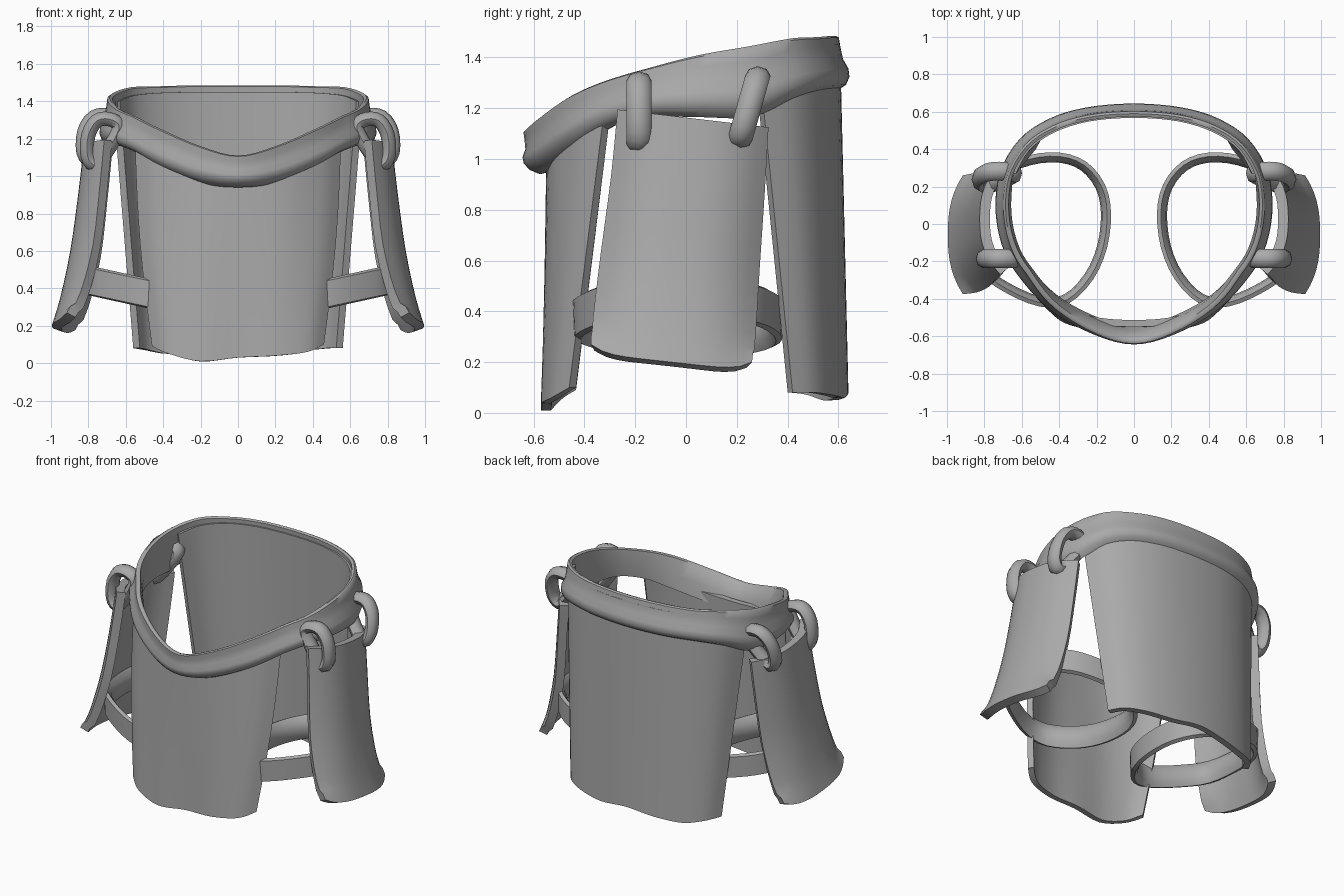
import bpy, bmesh, math
from mathutils import Vector

if "Cube" in bpy.data.objects:
    bpy.data.objects.remove(bpy.data.objects["Cube"])

grey = bpy.data.materials.new("plain grey")
grey.diffuse_color = (0.4, 0.4, 0.4, 1)
grey.use_nodes = True
grey.node_tree.nodes["Principled BSDF"].inputs["Base Color"].default_value = grey.diffuse_color


def spline(pts, steps, closed=False):
    """Catmull-Rom resampling of equal-length tuples."""
    n, out = len(pts), []
    for i in range(n if closed else n - 1):
        idx = [(i + k) % n if closed else min(max(i + k, 0), n - 1) for k in (-1, 0, 1, 2)]
        for s in range(steps):
            t = s / steps
            out.append(tuple(0.5 * (2 * b + (c - a) * t + (2 * a - 5 * b + 4 * c - d) * t * t
                                    + (3 * b - a - 3 * c + d) * t ** 3)
                             for a, b, c, d in zip(*[pts[k] for k in idx])))
    return out if closed else out + [tuple(pts[-1])]


def finish(name, verts, faces, thickness=0, mirror=False, angle=45):
    mesh = bpy.data.meshes.new(name)
    mesh.from_pydata(verts, [], faces)
    mesh.materials.append(grey)
    if not thickness:
        bm = bmesh.new()
        bm.from_mesh(mesh)
        bmesh.ops.recalc_face_normals(bm, faces=bm.faces)
        bm.to_mesh(mesh)
        bm.free()
    ob = bpy.data.objects.new(name, mesh)
    bpy.context.collection.objects.link(ob)
    bpy.ops.object.select_all(action='DESELECT')
    bpy.context.view_layer.objects.active = ob
    ob.select_set(True)
    if thickness:
        m = ob.modifiers.new("thickness", 'SOLIDIFY')
        m.thickness, m.offset = thickness, -1
        bpy.ops.object.modifier_apply(modifier=m.name)
    if mirror:
        m = ob.modifiers.new("mirror", 'MIRROR')
        m.use_mirror_merge = False
        bpy.ops.object.modifier_apply(modifier=m.name)
    bpy.ops.object.shade_smooth_by_angle(angle=math.radians(angle))
    return ob


def sheet(name, rows, thickness, mirror=False):
    """Rows run top to bottom, columns left to right seen from outside."""
    w = len(rows[0])
    faces = [(i * w + j, (i + 1) * w + j, (i + 1) * w + j + 1, i * w + j + 1)
             for i in range(len(rows) - 1) for j in range(w - 1)]
    return finish(name, [p for r in rows for p in r], faces, thickness, mirror)


def sweep(name, path, profile, axis, mirror=False):
    """Closed sweep; profile(p) gives (offset, height along axis) pairs."""
    axis, n, verts = Vector(axis), len(path), []
    for i, p in enumerate(path):
        tangent = Vector(path[(i + 1) % n][:3]) - Vector(path[i - 1][:3])
        out = tangent.cross(axis).normalized()
        verts += [Vector(p[:3]) + out * o + axis * h for o, h in profile(p)]
    k = len(verts) // n
    faces = [(i * k + j, (i + 1) % n * k + j, (i + 1) % n * k + (j + 1) % k, i * k + (j + 1) % k)
             for i in range(n) for j in range(k)]
    return finish(name, verts, faces, 0, mirror, 50)


# Belt: x, y, bottom z, height of each station from front to back
half = [(0, -.62, .94, .17), (.2, -.575, .96, .20), (.42, -.465, 1.04, .21), (.575, -.325, 1.125, .19),
        (.685, -.16, 1.165, .195), (.735, .05, 1.165, .245), (.715, .27, 1.165, .28),
        (.61, .45, 1.235, .24), (.45, .56, 1.265, .215), (.25, .62, 1.27, .215), (0, .64, 1.27, .215)]
loop = half + [(-p[0],) + p[1:] for p in reversed(half[1:-1])]


def belt_profile(p):
    flare = .06 * max(0, -p[1] - .3) / .32
    inner = -.08 + .022 * min(max((p[1] - .2) / .15, 0), 1)
    shape = [(inner + .005, .04), (-.045, 0), (-.01, .1), (.004, .25), (0, .4), (-.022, .58),
             (-.032, .8), (-.038, .97), (-.05, 1), (-.066, .97), (inner, .5)]
    return [(o + flare * h, h * p[3]) for o, h in shape]


sweep("belt", spline(loop, 4, True), belt_profile, (0, 0, 1))


# Front and back cloth panels: half plan at top and bottom, full hem heights
def panel(name, top, bottom, hem, thickness, bow, rows=8):
    def full(h):
        return [(-p[0],) + p[1:] for p in reversed(h[1:])] + h
    t = spline(full(top), 4)
    b = spline([(x, y, z) for (x, y), z in zip(full(bottom), hem)], 4)
    grid = []
    for i in range(rows + 1):
        f = i / rows
        k = bow * math.sin(math.pi * f)
        grid.append([tuple((p + (q - p) * f) * (1 + k * (a == 0)) for a, (p, q) in enumerate(zip(u, v)))
                     for u, v in zip(t, b)])
    return sheet(name, grid, thickness)


panel("front_panel",
      [(0, -.55, 1.02), (.25, -.525, 1.04), (.45, -.425, 1.10), (.55, -.325, 1.17)],
      [(0, -.565), (.2, -.57), (.37, -.53), (.46, -.46)],
      [.09, .05, .01, .03, .04, .06, .10], .037, .035)
back = panel("back_panel",
             [(0, -.607, 1.45), (.25, -.587, 1.45), (.45, -.522, 1.445), (.59, -.42, 1.43),
              (.668, -.285, 1.40)],
             [(0, -.64), (.2, -.625), (.38, -.58), (.5, -.51), (.56, -.42)],
             [.08, .08, .07, .06, .08, .06, .05, .07, .08], .04, .0)
# turn the back panel to face the rear
back.rotation_euler.z = math.pi

# Hip plates: z, middle x, edge x, front y, rear y
plate = []
for z, xc, xe, y0, y1 in spline([(1.16, .825, .715, -.27, .325), (.9, .855, .74, -.295, .31),
                                 (.6, .897, .775, -.335, .29), (.35, .95, .84, -.365, .275),
                                 (.2, .995, .915, -.375, .26)], 3):
    row = []
    for j in range(15):
        t = j / 7 - 1
        slant = -.035 * t + .035 * abs(t) ** 6 * (z < .25)
        row.append((xe + (xc - xe) * (1 - abs(t) ** 2.6), (y0 + y1) / 2 + t * (y1 - y0) / 2, z + slant))
    plate.append(row)
sheet("hip_plates", plate, .055, True)

# Leg straps: tilted bands, higher on the outside
strap = [(.15, .06), (.18, .2), (.27, .31), (.40, .355), (.56, .34), (.72, .27), (.82, .14),
         (.84, -.05), (.80, -.24), (.68, -.34), (.50, -.415), (.36, -.40), (.24, -.28), (.17, -.12)]
strap = [(x, y, .30 + .22 * (x - .15)) for x, y in reversed(strap)]
band = [(-.022, -.07), (.002, -.08), (.022, -.045), (.027, 0), (.02, .045), (-.006, .08), (-.027, .07)]
sweep("leg_straps", spline(strap, 3, True), lambda p: [(-o, h) for o, h in band], (0, 0, 1), True)

# Hanging rings that link the belt and the hip plates
ring = [(.635, 1.27), (.69, 1.305), (.755, 1.295), (.80, 1.22), (.805, 1.11), (.77, 1.06),
        (.725, 1.10), (.665, 1.19)]
tube = [(.038 * math.cos(a * math.pi / 4), .05 * math.sin(a * math.pi / 4)) for a in range(8)]
for name, y, lean, dx, dz in (("front_rings", -.185, .0, 0, 0), ("rear_rings", .25, .28, .022, .02)):
    path = [(x + dx * (x - .635) / .17, y + lean * (z - 1.19), z + dz) for x, z in ring]
    sweep(name, spline(path, 3, True), lambda p: tube, (0, 1, 0), True)
